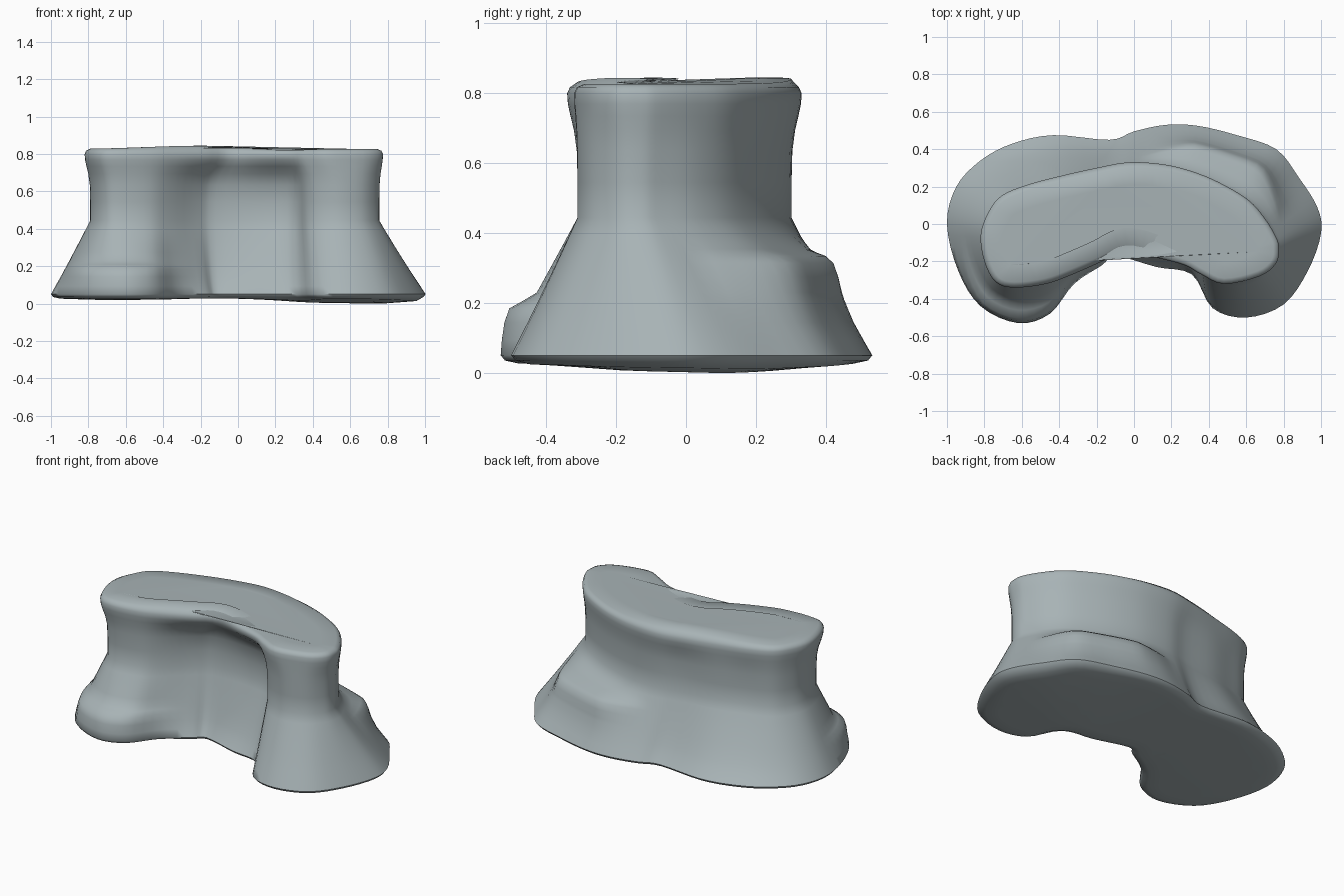
import bpy, bmesh, math
from mathutils import Vector

if "Cube" in bpy.data.objects:
    bpy.data.objects.remove(bpy.data.objects["Cube"])

# Matching kidney outlines (x, y), clockwise from the left end
FOOT = [(-1, 0), (-.95, .2), (-.82, .34), (-.65, .43), (-.43, .475), (-.13, .45), (0, .495),
        (.17, .53), (.34, .525), (.55, .475), (.76, .4), (.88, .25), (.98, .09), (1, -.05),
        (.93, -.25), (.8, -.43), (.6, -.5), (.42, -.45), (.31, -.27), (.12, -.23),
        (-.1, -.17), (-.17, -.22), (-.32, -.32), (-.45, -.48), (-.62, -.53),
        (-.82, -.44), (-.94, -.25)]
WAIST = [(-.79, -.04), (-.76, .06), (-.69, .14), (-.55, .19), (-.38, .24), (-.16, .27), (-.02, .3),
         (.15, .295), (.3, .26), (.45, .2), (.59, .12), (.68, .03), (.735, -.07), (.755, -.13),
         (.74, -.2), (.66, -.28), (.52, -.31), (.38, -.25), (.3, -.1), (.12, -.05),
         (-.12, -.05), (-.22, -.1), (-.36, -.22), (-.47, -.29), (-.62, -.31),
         (-.71, -.28), (-.77, -.17)]
RIM = [(-.82, -.06), (-.78, .06), (-.71, .15), (-.57, .21), (-.38, .26), (-.2, .3), (-.03, .33),
       (.15, .32), (.3, .285), (.45, .225), (.61, .13), (.7, .03), (.76, -.07), (.775, -.13),
       (.76, -.21), (.67, -.28), (.48, -.32), (.36, -.27), (.27, -.22), (.12, -.18),
       (-.04, -.14), (-.17, -.2), (-.33, -.27), (-.47, -.32), (-.64, -.34),
       (-.74, -.31), (-.8, -.2)]
SUB = 4


def smooth_loop(pts):
    """Closed Catmull-Rom curve through the points."""
    p = [Vector(q) for q in pts]
    n, out = len(p), []
    for i in range(n):
        a, b, c, d = p[i - 1], p[i], p[(i + 1) % n], p[(i + 2) % n]
        for k in range(SUB):
            t = k / SUB
            out.append(.5 * (2 * b + (c - a) * t + (2 * a - 5 * b + 4 * c - d) * t * t
                             + (3 * b - a - 3 * c + d) * t ** 3))
    return out


def inset(loop, d):
    """Move a clockwise loop inward by d."""
    out = []
    for i, p in enumerate(loop):
        t = (loop[(i + 2) % len(loop)] - loop[i - 2]).normalized()
        out.append(p + Vector((t.y, -t.x)) * d)
    return out


def sector(i, centre, half):
    """Soft 0..1 mask around a control point index."""
    d = abs(i / SUB - centre) / half
    return min(1, max(0, 1.6 * (1 - d)))


foot, waist, rim = smooth_loop(FOOT), smooth_loop(WAIST), smooth_loop(RIM)
N = len(foot)


def flare(z, toe=0, ledge=0):
    """Blend foot to waist; toe and ledge widen the front-left and back-right."""
    w = min(1, max(0, (z - .06) / .39))
    out = []
    for i in range(N):
        # hollow the back-left and the inner wall a little more
        e = .95 - .2 * sector(i, 3.5, 3.5) - .25 * sector(i, 19.8, 2.2)
        k = w ** e - toe * sector(i, 24, 2.6) - ledge * sector(i, 8.9, 2.6)
        out.append(foot[i].lerp(waist[i], min(1, max(0, k))))
    return out


def belly(p):
    """Height of the slightly bulging underside, lowest under the right lobe."""
    return (.036 - .036 * math.exp(-((p.x - .6) / .4) ** 2 - ((p.y - .03) / .35) ** 2)
            - .014 * math.exp(-((p.x + .6) / .3) ** 2 - (p.y / .4) ** 2))


def crown(p):
    """Gentle rise of the top, highest left of the middle."""
    return .832 + .018 * math.exp(-((p.x + .2) / .4) ** 2) - .012 * sector_x(p)


def sector_x(p):
    return math.exp(-((p.x - .2) / .2) ** 2 - ((p.y + .2) / .12) ** 2)


# Stack of rings from the underside to the top
rings = [(belly, inset(foot, .2)), (belly, inset(foot, .12)), (belly, inset(foot, .05)),
         (.041, inset(foot, .012)),
         (.056, foot), (.1, flare(.1, .1, .02)), (.15, flare(.15, .2, .05)),
         (.19, flare(.19, .24, .1)), (.215, flare(.215, .1, .13)), (.235, flare(.235, 0, .16)),
         (.28, flare(.28, 0, .24)), (.32, flare(.32, 0, .29)), (.34, flare(.34, 0, .25)),
         (.36, flare(.36, 0, .08)), (.4, flare(.4)), (.45, waist), (.55, waist)]
for z, w in ((.64, .08), (.7, .35), (.74, .68), (.775, .93), (.805, 1)):
    rings.append((z, [a.lerp(b, w) for a, b in zip(waist, rim)]))
rings += [(.823, inset(rim, .008)), (crown, inset(rim, .03)), (crown, inset(rim, .12))]

# Body skin
bm = bmesh.new()
rows = [[bm.verts.new((p.x, p.y, z(p) if callable(z) else z)) for p in loop]
        for z, loop in rings]
for lo, hi in zip(rows, rows[1:]):
    for i in range(N):
        j = (i + 1) % N
        bm.faces.new((lo[i], hi[i], hi[j], lo[j]))
caps = [bm.faces.new(rows[0]), bm.faces.new(rows[-1][::-1])]
bmesh.ops.recalc_face_normals(bm, faces=bm.faces)
bmesh.ops.triangulate(bm, faces=caps)
zmin = min(v.co.z for v in bm.verts)
bmesh.ops.translate(bm, verts=bm.verts, vec=(0, 0, -zmin))
mesh = bpy.data.meshes.new("curved_pedestal")
bm.to_mesh(mesh)
bm.free()
body = bpy.data.objects.new("curved_pedestal", mesh)
bpy.context.collection.objects.link(body)

# Single grey-blue colour
mat = bpy.data.materials.new("blue grey")
mat.diffuse_color = (.39, .45, .465, 1)
mat.use_nodes = True
mat.node_tree.nodes["Principled BSDF"].inputs["Base Color"].default_value = mat.diffuse_color
mesh.materials.append(mat)

bpy.context.view_layer.objects.active = body
body.select_set(True)
bpy.ops.object.shade_smooth_by_angle(angle=math.radians(60))
